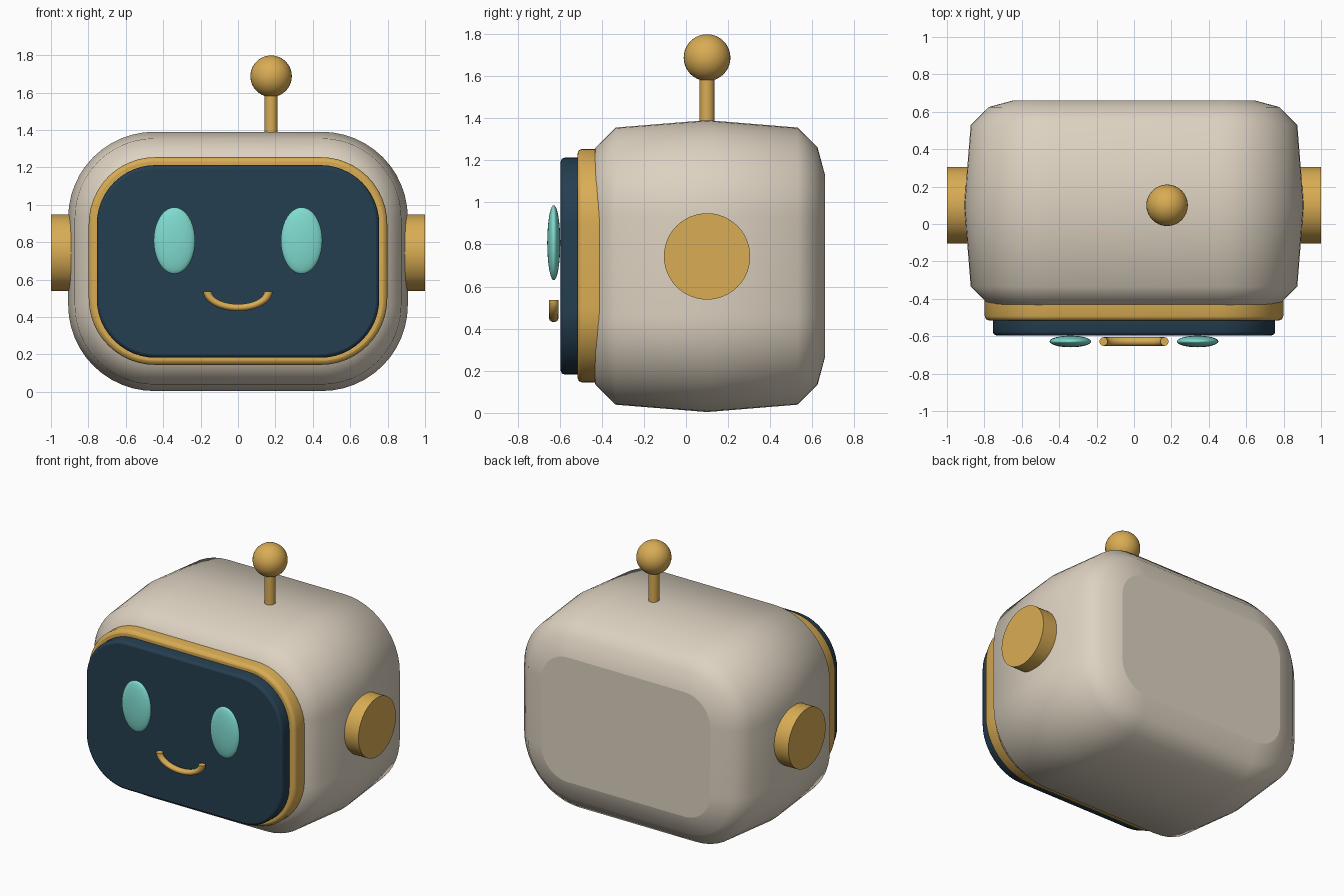
import bpy, bmesh, math
from mathutils import Matrix

if "Cube" in bpy.data.objects:
    bpy.data.objects.remove(bpy.data.objects["Cube"])


def material(name, r, g, b):
    m = bpy.data.materials.new(name)
    lin = [((c / 255 + 0.055) / 1.055) ** 2.4 for c in (r, g, b)]
    m.diffuse_color = (*lin, 1)
    m.use_nodes = True
    m.node_tree.nodes["Principled BSDF"].inputs["Base Color"].default_value = m.diffuse_color
    return m


CREAM = material("warm cream", 221, 210, 193)
GOLD = material("gold", 217, 172, 84)
NAVY = material("dark navy", 37, 62, 80)
TEAL = material("teal", 128, 220, 208)


def finish(bm, name, mat, angle=35):
    bmesh.ops.recalc_face_normals(bm, faces=bm.faces)
    me = bpy.data.meshes.new(name)
    bm.to_mesh(me)
    bm.free()
    ob = bpy.data.objects.new(name, me)
    bpy.context.collection.objects.link(ob)
    me.materials.append(mat)
    bpy.ops.object.select_all(action='DESELECT')
    ob.select_set(True)
    bpy.context.view_layer.objects.active = ob
    bpy.ops.object.shade_smooth_by_angle(angle=math.radians(angle))
    return ob


def rounded_loft(name, mat, sections, hw, hh, rad, zc, angle):
    """Rounded rectangles stacked along y; each section is (y, inset)."""
    bm = bmesh.new()
    rings, seg = [], 12
    for y, inset in sections:
        ring = []
        for q, (sx, sz) in enumerate([(1, 1), (-1, 1), (-1, -1), (1, -1)]):
            for i in range(seg + 1):
                a = math.pi / 2 * (q + i / seg)
                r = rad - inset
                ring.append(bm.verts.new((sx * (hw - rad) + r * math.cos(a), y,
                                          zc + sz * (hh - rad) + r * math.sin(a))))
        rings.append(ring)
    for a, b in zip(rings, rings[1:]):
        for i in range(len(a)):
            j = (i + 1) % len(a)
            bm.faces.new((a[i], a[j], b[j], b[i]))
    bm.faces.new(rings[0])
    bm.faces.new(rings[-1])
    ob = finish(bm, name, mat, angle)
    # Flat front and back caps
    for p in ob.data.polygons:
        if len(p.vertices) > 4:
            p.use_smooth = False
    return ob


def cylinder(name, mat, radius, depth, loc, axis='Z'):
    bm = bmesh.new()
    rot = Matrix.Rotation(math.pi / 2, 4, 'Y') if axis == 'X' else Matrix()
    bmesh.ops.create_cone(bm, cap_ends=True, segments=48, radius1=radius, radius2=radius,
                          depth=depth, matrix=Matrix.Translation(loc) @ rot)
    return finish(bm, name, mat)


def ellipsoid(name, mat, size, loc):
    bm = bmesh.new()
    bmesh.ops.create_uvsphere(bm, u_segments=32, v_segments=20, radius=1,
                              matrix=Matrix.Translation(loc) @ Matrix.Diagonal((*size, 1)))
    return finish(bm, name, mat, 180)


# Head shell: gently bulging box with chamfered ends
rounded_loft("head_shell", CREAM,
             [(-0.465, 0.26), (-0.43, 0.13), (-0.335, 0.035), (0.10, 0),
              (0.53, 0.035), (0.625, 0.13), (0.66, 0.26)],
             0.908, 0.693, 0.46, 0.697, 60)

# Face trim and screen with softened front edges
rounded_loft("face_trim", GOLD, [(-0.515, 0.022), (-0.509, 0.007), (-0.493, 0), (-0.40, 0)],
             0.798, 0.555, 0.355, 0.699, 60)
rounded_loft("face_screen", NAVY, [(-0.595, 0.018), (-0.590, 0.006), (-0.577, 0), (-0.50, 0)],
             0.755, 0.515, 0.315, 0.697, 60)

# Eyes and ears on both sides
for side, sx in (("left", -1), ("right", 1)):
    ellipsoid(side + "_eye", TEAL, (0.111, 0.031, 0.178), (sx * 0.34, -0.628, 0.808))
    cylinder(side + "_ear", GOLD, 0.205, 0.2, (sx * 0.90, 0.10, 0.743), 'X')

# Smile: lower half of a flattened ring
bm = bmesh.new()
rings = []
for i in range(25):
    a = math.pi * (1 + i / 24)
    rings.append([bm.verts.new(((0.163 + 0.022 * math.cos(t)) * math.cos(a),
                                -0.628 + 0.023 * math.sin(t),
                                0.537 + (0.087 + 0.019 * math.cos(t)) * math.sin(a)))
                  for t in (math.tau * k / 12 for k in range(12))])
for a, b in zip(rings, rings[1:]):
    for k in range(12):
        bm.faces.new((a[k], a[(k + 1) % 12], b[(k + 1) % 12], b[k]))
bm.faces.new(rings[0])
bm.faces.new(rings[-1])
finish(bm, "smile", GOLD, 50)

# Antenna
cylinder("antenna_stem", GOLD, 0.035, 0.27, (0.177, 0.10, 1.485))
ellipsoid("antenna_ball", GOLD, (0.111, 0.111, 0.111), (0.177, 0.10, 1.687))
